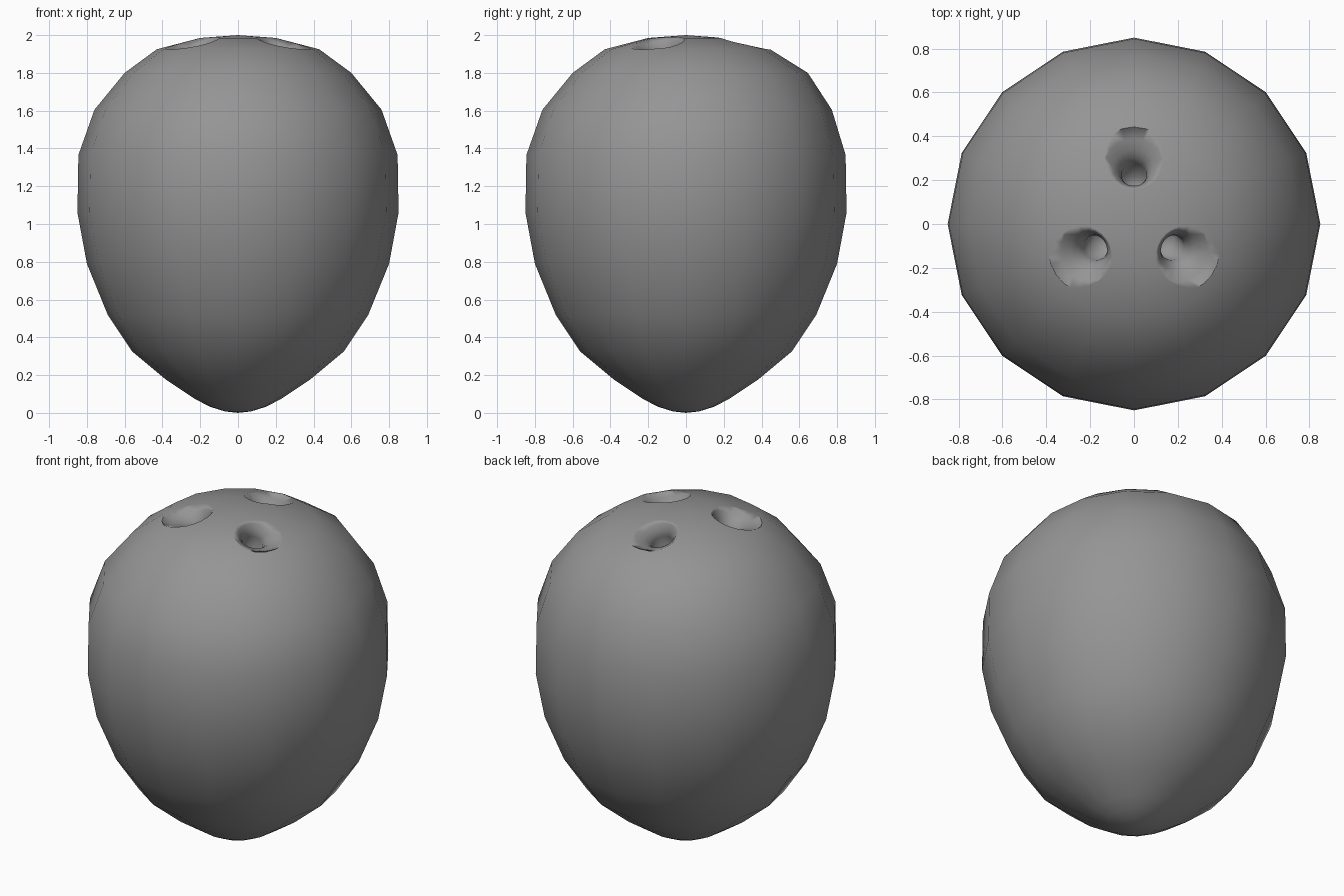
import bpy, bmesh, math
from mathutils import Vector
from mathutils.interpolate import poly_3d_calc

if "Cube" in bpy.data.objects:
    bpy.data.objects.remove(bpy.data.objects["Cube"])

def lathe(name, profile, sides, bulge=None):
    """Revolve (radius, z) points about z; radius 0 closes the end."""
    bm = bmesh.new()
    rings = []
    for i, (r, z) in enumerate(profile):
        if r == 0:
            rings.append([bm.verts.new((0, 0, z))] * sides)
            continue
        ring = []
        for k in range(sides):
            a = 2 * math.pi * k / sides
            rr = r + (bulge or {}).get(i, 0) * max(0, math.sin(a))
            ring.append(bm.verts.new((rr * math.cos(a), rr * math.sin(a), z)))
        rings.append(ring)
    for a, b in zip(rings, rings[1:]):
        for k in range(sides):
            n = (k + 1) % sides
            corners = list(dict.fromkeys((a[k], a[n], b[n], b[k])))
            bm.faces.new(corners)
    bmesh.ops.recalc_face_normals(bm, faces=bm.faces)
    for f in bm.faces:
        f.smooth = True
    mesh = bpy.data.meshes.new(name)
    bm.to_mesh(mesh)
    bm.free()
    ob = bpy.data.objects.new(name, mesh)
    bpy.context.collection.objects.link(ob)
    return ob

# Nut shell, bottom tip to crown, slightly fuller at the back shoulder
shell_profile = [(0, 0), (0.07, 0.008), (0.15, 0.033), (0.23, 0.075), (0.38, 0.175),
                 (0.56, 0.325), (0.69, 0.52), (0.80, 0.79), (0.85, 1.06), (0.845, 1.365),
                 (0.76, 1.605), (0.60, 1.80), (0.43, 1.925), (0.20, 1.985), (0, 2.0)]
bulge = {10: 0.012, 11: 0.045, 12: 0.015}
shell = lathe("coconut_shell", shell_profile, 16, bulge)
smooth_source = lathe("smooth_normal_source", shell_profile, 16, bulge)
smooth_source.hide_render = True

# Three flared eye pits, tilted outward
pit_profile = [(0, -0.28), (0.07, -0.27), (0.058, -0.10), (0.07, -0.065),
               (0.095, -0.03), (0.135, 0.0), (0.18, 0.03), (0.18, 0.2), (0, 0.2)]
for name, x, y in (("back", 0, 0.265), ("left", -0.21, -0.13), ("right", 0.21, -0.13)):
    pit = lathe(name + "_eye_cutter", pit_profile, 20)
    out = Vector((x, y, 0)).normalized()
    axis = out * math.sin(0.42) + Vector((0, 0, math.cos(0.42)))
    pit.rotation_mode = 'QUATERNION'
    pit.rotation_quaternion = Vector((0, 0, 1)).rotation_difference(axis)
    pit.location = (x, y, 1.965)
    pit.hide_render = True
    cut = shell.modifiers.new(name + "_eye", 'BOOLEAN')
    cut.operation = 'DIFFERENCE'
    cut.solver = 'EXACT'
    cut.object = pit

# Bake the cuts and remove the cutters
bpy.context.view_layer.update()
graph = bpy.context.evaluated_depsgraph_get()
baked = bpy.data.meshes.new_from_object(shell.evaluated_get(graph))
shell.modifiers.clear()
shell.data = baked
for ob in list(bpy.data.objects):
    if ob not in (shell, smooth_source):
        bpy.data.objects.remove(ob)
bpy.context.view_layer.update()

# Every corner on the outer surface, pit rims included, takes the uncut
# shell's normal, so the pits roll softly into the shell
src = smooth_source.data
normals = [Vector(c.vector) for c in baked.corner_normals]
for li, loop in enumerate(baked.loops):
    co = baked.vertices[loop.vertex_index].co
    hit, loc, nrm, idx = smooth_source.closest_point_on_mesh(co)
    if (loc - co).length > 0.002:
        continue
    face = src.polygons[idx]
    weights = poly_3d_calc([src.vertices[v].co for v in face.vertices], loc)
    n = Vector()
    for v, k in zip(face.vertices, weights):
        n += src.vertices[v].normal * k
    normals[li] = n.normalized()
baked.normals_split_custom_set([tuple(n) for n in normals])
bpy.data.objects.remove(smooth_source)

# Dark shell colour
mat = bpy.data.materials.new("dark_shell")
mat.diffuse_color = (0.3, 0.3, 0.3, 1)
mat.use_nodes = True
mat.node_tree.nodes["Principled BSDF"].inputs["Base Color"].default_value = mat.diffuse_color
baked.materials.clear()
baked.materials.append(mat)
for p in baked.polygons:
    p.material_index = 0
